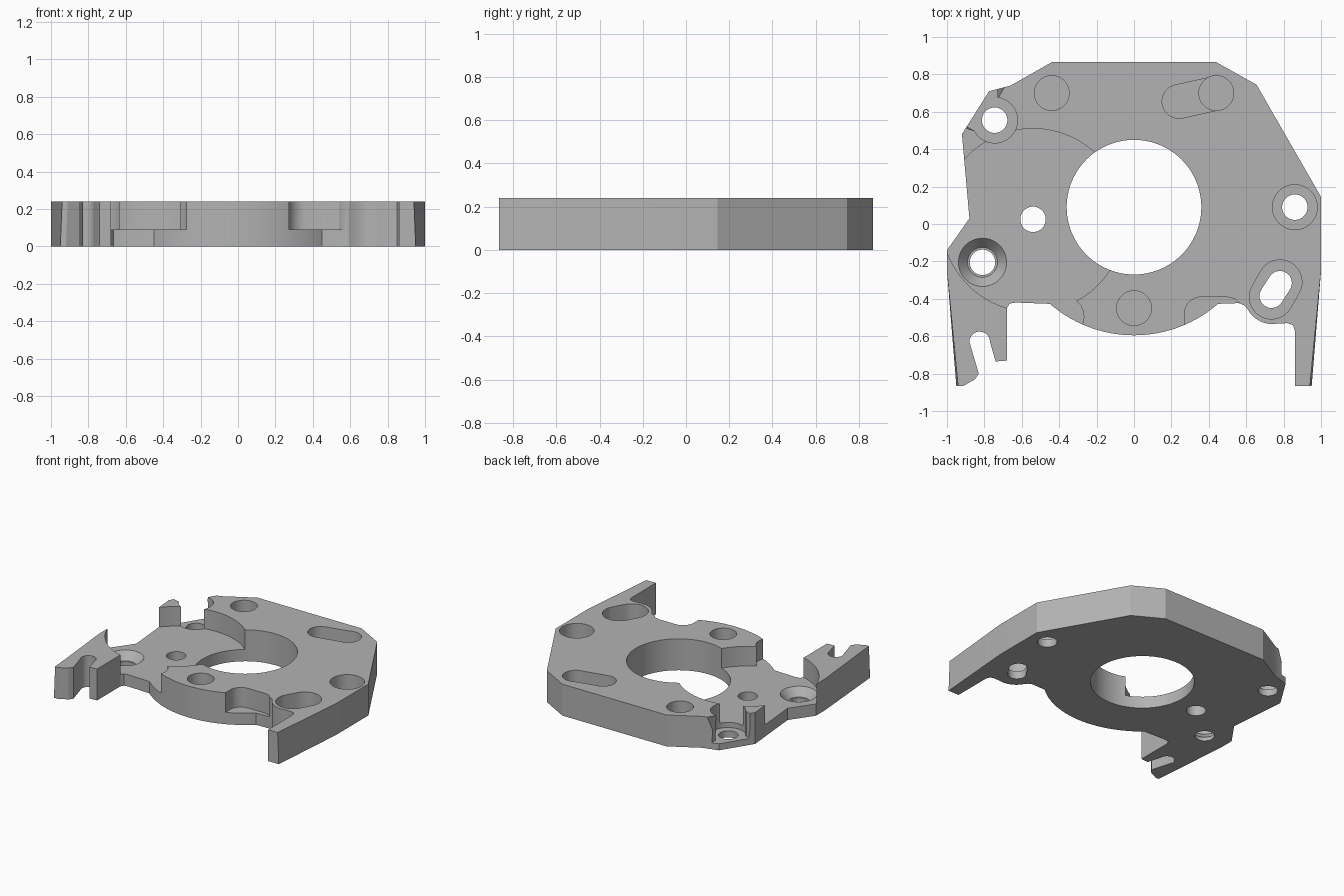
import bpy, bmesh
from math import cos, sin, radians, atan2, pi
from mathutils import Matrix

cube = bpy.data.objects.get("Cube")
if cube:
    bpy.data.objects.remove(cube, do_unlink=True)

TOP, STEP = 0.24, 0.09
BORE = (0, 0.09)

grey = bpy.data.materials.new("cast_grey")
grey.use_nodes = True
colour = (0.45, 0.45, 0.45, 1)
grey.diffuse_color = colour
grey.node_tree.nodes["Principled BSDF"].inputs["Base Color"].default_value = colour


def arc(centre, r, start, end, n=16):
    angles = [radians(start + (end - start) * i / n) for i in range(n + 1)]
    return [(centre[0] + r * cos(a), centre[1] + r * sin(a)) for a in angles]


def circle(centre, r, n=64):
    return arc(centre, r, 0, 360, n)[:-1]


def capsule(a, b, r):
    t = atan2(b[1] - a[1], b[0] - a[0]) * 180 / pi
    return arc(b, r, t - 90, t + 90) + arc(a, r, t + 90, t + 270)


def prism(name, pts, z0, z1, top_pts=None):
    """Solid between a bottom outline and a top outline."""
    bm = bmesh.new()
    low = [bm.verts.new((x, y, z0)) for x, y in pts]
    high = [bm.verts.new((x, y, z1)) for x, y in top_pts or pts]
    bm.faces.new(low)
    bm.faces.new(high)
    for i in range(len(low)):
        j = (i + 1) % len(low)
        bm.faces.new((low[i], low[j], high[j], high[i]))
    bmesh.ops.recalc_face_normals(bm, faces=bm.faces)
    mesh = bpy.data.meshes.new(name)
    bm.to_mesh(mesh)
    bm.free()
    obj = bpy.data.objects.new(name, mesh)
    obj.data.materials.append(grey)
    bpy.context.collection.objects.link(obj)
    return obj


# Plate outline, clockwise from the back edge
outline = [(-0.44, 0.865), (0.44, 0.865), (0.655, 0.745), (1, 0.145), (1, -0.25),
           (0.95, -0.865), (0.86, -0.865), (0.86, -0.57), (0.85, -0.54), (0.82, -0.53)]
outline += arc((0.74, -0.385), 0.15, -80, -150, 10)
outline += [(0.59, -0.435), (0.56, -0.423)]
outline += arc(BORE, 0.685, -49, -131, 40)
outline += [(-0.63, -0.42), (-0.665, -0.425), (-0.68, -0.45), (-0.68, -0.73), (-0.74, -0.735)]
outline += arc((-0.825, -0.63), 0.055, 0, 180, 12)
outline += [(-0.83, -0.8), (-0.85, -0.83), (-0.92, -0.865), (-0.95, -0.865), (-1, -0.25),
            (-1, -0.14), (-0.88, 0.03), (-0.92, 0.48), (-0.775, 0.71), (-0.66, 0.74)]
drafted = [(x * 0.99, y) if y < -0.8 and abs(x) > 0.9 else (x, y) for x, y in outline]
plate = prism("mounting_plate", outline, 0, TOP, drafted)

cutters = []


def cut(pts, floor=-0.1, top=0.4, top_pts=None):
    cutters.append(prism("cutter", pts, floor, top, top_pts))


# Central bore, round recess and front clearances
cut(circle(BORE, 0.36, 96))
cut(circle((-0.54, 0.02), 0.49, 96), STEP)
cut([(-0.5, -0.35), (-0.31, -0.41), (-0.285, -0.435), (-0.27, -0.47), (-0.268, -0.5),
     (-0.28, -0.56), (-0.3, -0.65), (-0.6, -0.65), (-0.6, -0.35)], STEP)
cut([(0.28, -0.65), (0.27, -0.5)] + arc((0.36, -0.48), 0.09, 170, 90, 10)
    + [(0.5, -0.39), (0.54, -0.4), (0.58, -0.44), (0.6, -0.48), (0.55, -0.65)], STEP)

# Blind dowel holes and the shallow keyed slot
for centre in ((-0.44, 0.7), (0.44, 0.7), (0, -0.45)):
    cut(circle(centre, 0.093), 0.06)
cut(capsule((0.24, 0.655), (0.42, 0.695), 0.09), STEP)

# Through holes
for centre in ((-0.745, 0.555), (-0.81, -0.205), (-0.54, 0.025), (0.86, 0.09)):
    cut(circle(centre, 0.068))
cut(capsule((0.735, -0.385), (0.78, -0.315), 0.064))

# Counterbores and countersink
cut(circle((0.86, 0.09), 0.12), 0.06)
cut(capsule((0.735, -0.39), (0.78, -0.31), 0.118), 0.06)
cut(circle((-0.745, 0.555), 0.122), 0.05)
cut(circle((-0.81, -0.205), 0.08), 0.03, STEP + 0.005, circle((-0.81, -0.205), 0.133))

# Open corner notch beside the back right hole
cut([(-0.86, 0.5), (-0.96, 0.56), (-0.82, 0.78), (-0.73, 0.78), (-0.72, 0.66), (-0.75, 0.56)],
    0.05, TOP + 0.01,
    [(-0.86, 0.5), (-0.98, 0.54), (-0.82, 0.8), (-0.65, 0.8), (-0.73, 0.66), (-0.75, 0.56)])

# Apply every cut to the plate
bpy.context.view_layer.objects.active = plate
for cutter in cutters:
    mod = plate.modifiers.new("cut", "BOOLEAN")
    mod.operation = "DIFFERENCE"
    mod.solver = "EXACT"
    mod.object = cutter
    bpy.ops.object.modifier_apply(modifier=mod.name)
    bpy.data.objects.remove(cutter, do_unlink=True)

bpy.ops.object.select_all(action="DESELECT")
plate.select_set(True)
bpy.ops.object.shade_smooth_by_angle(angle=radians(25))
